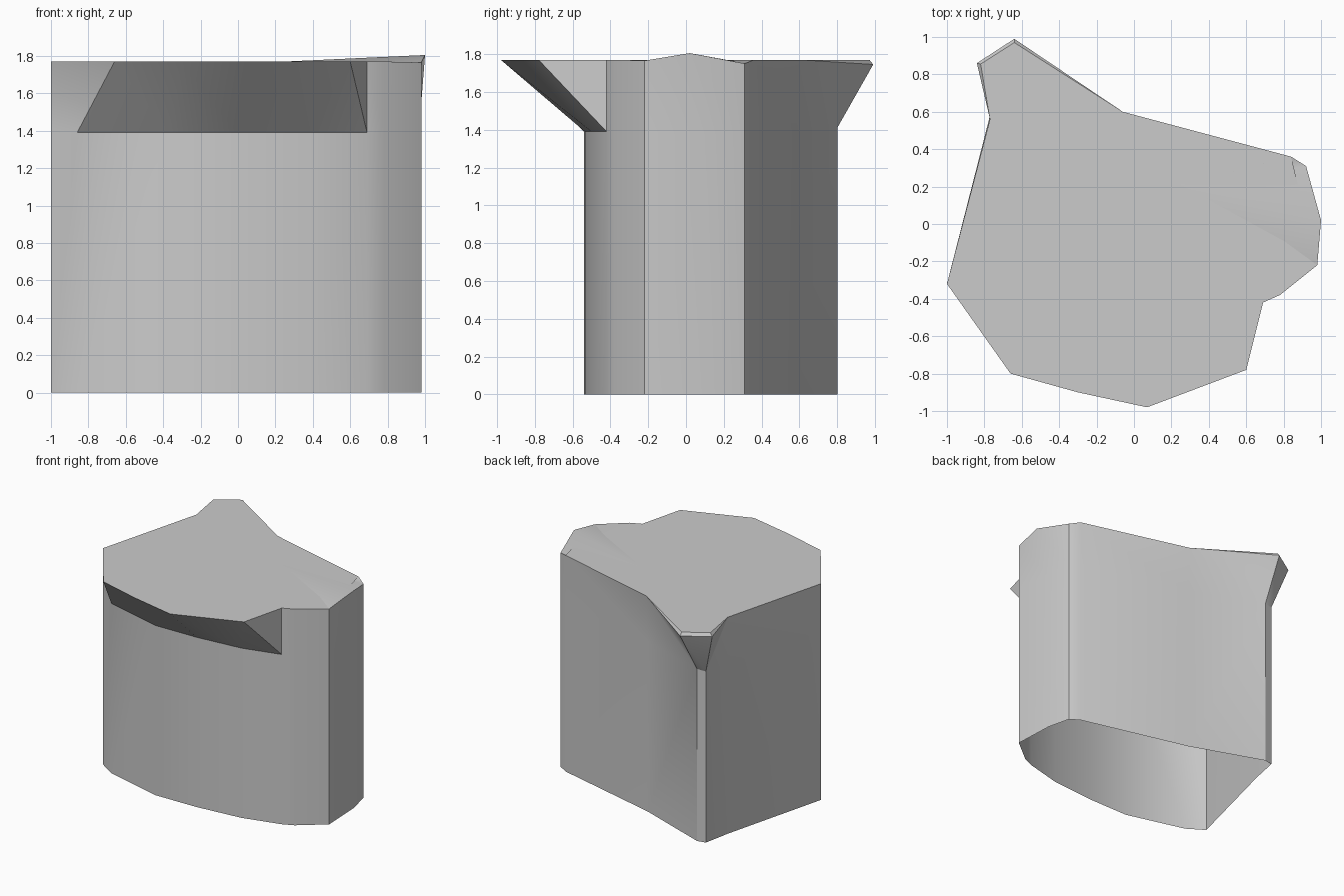
import bpy, bmesh

if "Cube" in bpy.data.objects:
    bpy.data.objects.remove(bpy.data.objects["Cube"])

TOP = 1.77
# Going counter-clockwise: wall x, y | neck height | rim x, y, z
STATIONS = [
    (-1.00, -.32, 1.39, -1.00, -.32, TOP),    # 0 left corner
    (-.86, -.41, 1.39, -.66, -.80, TOP),      # 1 front overhang
    (-.37, -.54, 1.39, -.30, -.90, TOP),
    (.00, -.535, 1.39, .07, -.98, TOP),
    (.38, -.50, 1.39, .60, -.78, TOP),
    (.69, -.42, 1.39, .69, -.42, TOP),        # 5 end of overhang
    (.78, -.38, 1.39, .78, -.38, TOP),
    (.98, -.22, 1.39, .98, -.22, 1.765),
    (.965, .12, 1.36, 1.00, .02, 1.805),      # 8 ridge peak
    (.92, .31, 1.39, .92, .31, 1.75),
    (.84, .36, 1.39, .84, .36, TOP),
    (-.06, .585, 1.39, -.06, .60, TOP),       # 11 start of back spout
    (-.66, .80, 1.41, -.64, .99, 1.745),
    (-.73, .785, 1.40, -.84, .86, 1.745),
    (-.775, .56, 1.39, -.77, .56, TOP),
]
FLIPPED = {13}   # stations whose flare splits along the other diagonal

bm = bmesh.new()
base = [bm.verts.new((s[0], s[1], 0)) for s in STATIONS]
neck = [bm.verts.new(s[:3]) for s in STATIONS]
rim = [bm.verts.new(s[3:]) for s in STATIONS]
n = len(STATIONS)

# Straight wall, open at the bottom, and flared collar above it
for i in range(n):
    j = (i + 1) % n
    bm.faces.new((base[i], base[j], neck[j], neck[i]))
    if i in FLIPPED:
        bm.faces.new((neck[i], neck[j], rim[j]))
        bm.faces.new((neck[i], rim[j], rim[i]))
    else:
        bm.faces.new((neck[i], neck[j], rim[i]))
        bm.faces.new((neck[j], rim[j], rim[i]))

# Low ridge running to the peak on the right
a = bm.verts.new((0, .02, TOP))
b = bm.verts.new((.25, .21, TOP))
for f in ((rim[7], rim[8], b), (rim[7], b, a),
          (rim[8], rim[9], b), (rim[9], rim[10], b)):
    bm.faces.new(f)

# Small chamfer on the spout
c = bm.verts.new((-.64, .97, TOP))
d = bm.verts.new((-.82, .855, TOP))
for f in ((rim[11], rim[12], c), (rim[12], rim[13], d, c), (rim[13], rim[14], d)):
    bm.faces.new(f)

# Flat top
flat = bm.faces.new(rim[0:8] + [a, b] + rim[10:12] + [c, d, rim[14]])
bmesh.ops.triangulate(bm, faces=[flat])

mesh = bpy.data.meshes.new("rock_block")
bm.to_mesh(mesh)
bm.free()
block = bpy.data.objects.new("rock_block", mesh)
bpy.context.collection.objects.link(block)

# Soft shading on the curved wall, crisp corners elsewhere
bpy.context.view_layer.objects.active = block
block.select_set(True)
bpy.ops.object.shade_smooth_by_angle(angle=0.5)
